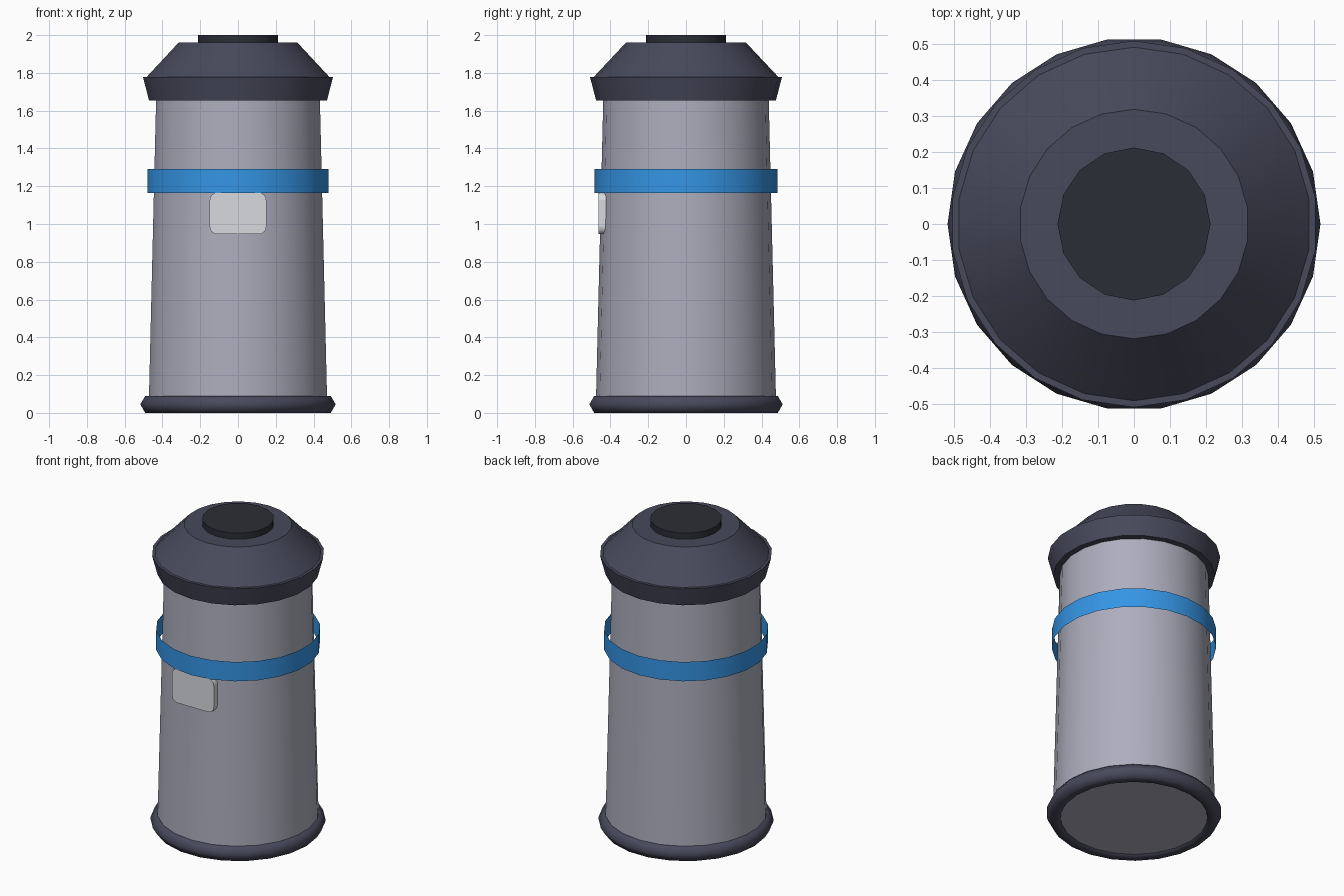
import bpy
import math

cube = bpy.data.objects.get("Cube")
if cube:
    bpy.data.objects.remove(cube, do_unlink=True)

SIDES = 22


def make_material(name, rgb):
    mat = bpy.data.materials.new(name)
    mat.use_nodes = True
    colour = (*rgb, 1.0)
    mat.diffuse_color = colour
    mat.node_tree.nodes["Principled BSDF"].inputs["Base Color"].default_value = colour
    return mat


def finish(name, mat):
    obj = bpy.context.object
    obj.name = obj.data.name = name
    obj.data.materials.append(mat)
    return obj


def frustum(name, mat, z0, z1, r0, r1, sides=SIDES, caps="NGON"):
    """Upright tapered cylinder between two heights."""
    bpy.ops.mesh.primitive_cone_add(
        vertices=sides, radius1=r0, radius2=r1, depth=z1 - z0,
        end_fill_type=caps, location=(0, 0, (z0 + z1) / 2))
    bpy.ops.object.shade_smooth_by_angle(angle=math.radians(30))
    return finish(name, mat)


shell = make_material("shell_grey", (0.42, 0.42, 0.51))
dark = make_material("dark_trim", (0.065, 0.067, 0.105))
black = make_material("cap_black", (0.024, 0.027, 0.037))
blue = make_material("band_blue", (0.035, 0.30, 0.78))
white = make_material("plate_white", (0.68, 0.70, 0.74))

# Tapered body
frustum("body", shell, 0.01, 1.66, 0.478, 0.438)

# Rolled foot ring
bpy.ops.mesh.primitive_torus_add(
    major_segments=SIDES, minor_segments=6,
    major_radius=0.465, minor_radius=0.052, location=(0, 0, 0.045))
bpy.ops.object.shade_smooth()
finish("foot_ring", dark)

# Lid: flared rim, sloping shoulder and top cap
frustum("lid_rim", dark, 1.655, 1.777, 0.476, 0.508)
frustum("lid_shoulder", dark, 1.777, 1.96, 0.49, 0.318)
frustum("top_cap", black, 1.96, 2.0, 0.212, 0.212, sides=16)

# Loose open band around the body
frustum("band", blue, 1.165, 1.29, 0.484, 0.484, caps="NOTHING")

# Front plate with rounded corners
bpy.ops.mesh.primitive_cube_add(size=1, location=(0, -0.433, 1.056))
plate = finish("front_plate", white)
for v in plate.data.vertices:
    v.co.x *= 0.30
    v.co.y *= 0.06
    v.co.z *= 0.22
weights = plate.data.attributes.new("bevel_weight_edge", "FLOAT", "EDGE")
for edge in plate.data.edges:
    a, b = (plate.data.vertices[i].co for i in edge.vertices)
    weights.data[edge.index].value = float(abs(a.y - b.y) > 0.01)
bevel = plate.modifiers.new("corner_rounding", "BEVEL")
bevel.limit_method = "WEIGHT"
bevel.width = 0.04
bevel.segments = 4
bpy.ops.object.shade_smooth_by_angle(angle=math.radians(30))
